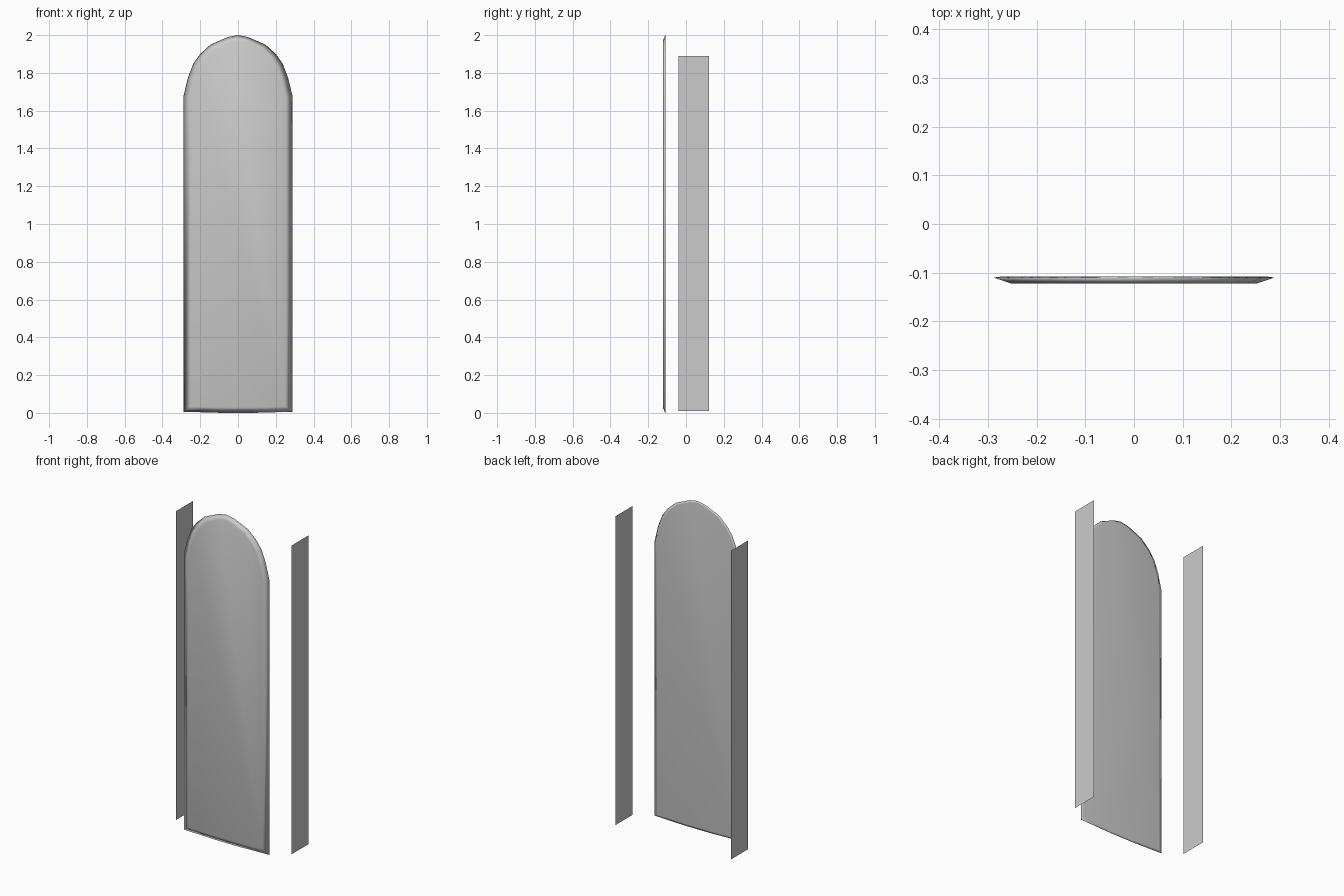
import bpy, bmesh

if "Cube" in bpy.data.objects:
    bpy.data.objects.remove(bpy.data.objects["Cube"])


def make_object(name, bm):
    bmesh.ops.recalc_face_normals(bm, faces=bm.faces[:])
    mesh = bpy.data.meshes.new(name)
    bm.to_mesh(mesh)
    bm.free()
    obj = bpy.data.objects.new(name, mesh)
    bpy.context.collection.objects.link(obj)
    return obj


# Half outline of the arched panel, bottom to crown
half = [(0.08, 0.0), (0.288, 0.006), (0.288, 1.68), (0.265, 1.775),
        (0.236, 1.85), (0.20, 1.90), (0.145, 1.95), (0.053, 1.99)]
outline = half + [(0, 2.0)] + [(-x, z) for x, z in reversed(half)]


# Arched panel: thin slab with a wide front bevel and a small rear bevel
def arched_panel():
    bm = bmesh.new()
    rings = []
    for y, sx, sz in [(-0.1225, 0.87, 0.972), (-0.110, 1, 1), (-0.1075, 0.94, 0.988)]:
        rings.append([bm.verts.new((x * sx, y, 1 + (z - 1) * sz)) for x, z in outline])
    n = len(outline)
    for a, b in zip(rings, rings[1:]):
        for i in range(n):
            j = (i + 1) % n
            bm.faces.new((a[i], a[j], b[j], b[i]))
    bm.faces.new(rings[0])
    bm.faces.new(list(reversed(rings[-1])))
    for f in bm.faces:
        f.smooth = True
    return make_object("arched_front_panel", bm)


# Side panels: single upright sheets standing clear of the arch
def side_panel(name, x):
    bm = bmesh.new()
    corners = [(-0.04, 0.01), (0.1225, 0.01), (0.1225, 1.89), (-0.04, 1.89)]
    bm.faces.new([bm.verts.new((x, y, z)) for y, z in corners])
    return make_object(name, bm)


arched_panel()
for name, x in (("left_side_panel", -0.39), ("right_side_panel", 0.39)):
    side_panel(name, x)
